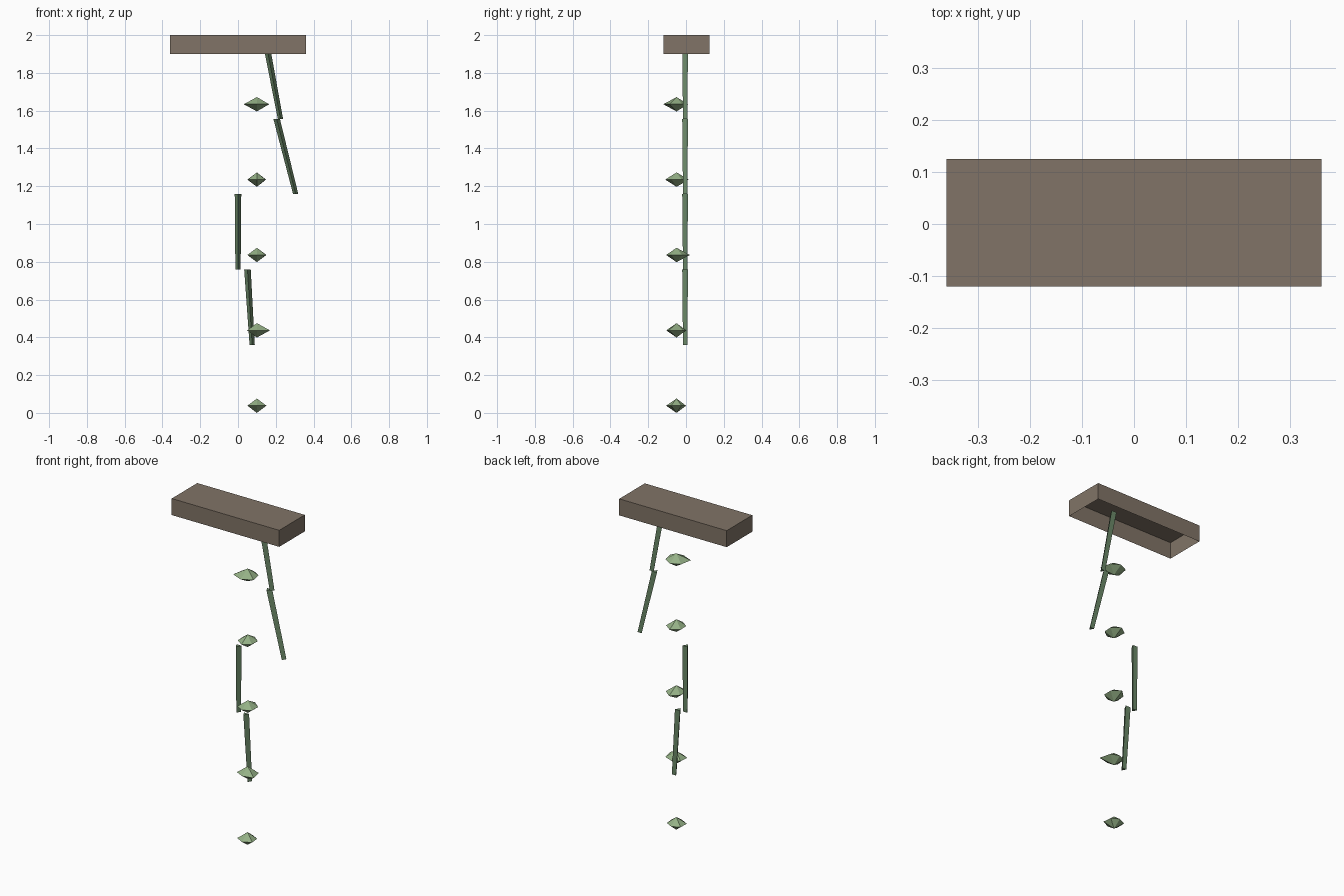
import bpy
from math import sin, cos, pi

if "Cube" in bpy.data.objects:
    bpy.data.objects.remove(bpy.data.objects["Cube"])


def material(name, color):
    m = bpy.data.materials.new(name)
    m.diffuse_color = (*color, 1)
    m.use_nodes = True
    m.node_tree.nodes["Principled BSDF"].inputs["Base Color"].default_value = m.diffuse_color
    return m


def add_mesh(name, verts, faces, mat):
    me = bpy.data.meshes.new(name)
    me.from_pydata(verts, [], faces)
    me.materials.append(mat)
    ob = bpy.data.objects.new(name, me)
    bpy.context.collection.objects.link(ob)
    return ob


def ring(x, y, z, radii):
    # first point faces the front (-y), then counter-clockwise
    n = len(radii)
    return [(x + r * sin(2 * pi * i / n), y - r * cos(2 * pi * i / n), z)
            for i, r in enumerate(radii)]


wood = material("box_brown", (0.22, 0.175, 0.135))
stem_green = material("stem_green", (0.15, 0.25, 0.14))
leaf_green = material("leaf_green", (0.30, 0.44, 0.24))

# Planter box, open underneath
X, Y0, Y1 = 0.36, -0.12, 0.125
corners = [(-X, Y0), (X, Y0), (X, Y1), (-X, Y1)]
add_mesh("planter_box",
         [(x, y, z) for z in (1.9, 2.0) for x, y in corners],
         [(i, (i + 1) % 4, (i + 1) % 4 + 4, i + 4) for i in range(4)] + [(4, 5, 6, 7)],
         wood)

# Three-sided tapered vine segments: top x, top z, bottom x, bottom z
segments = [(0.15, 1.95, 0.225, 1.555), (0.205, 1.555, 0.305, 1.16),
            (0.0, 1.16, 0.0, 0.76), (0.05, 0.76, 0.075, 0.36)]
for k, (xt, zt, xb, zb) in enumerate(segments):
    verts = ring(xb, 0, zb, [0.016] * 3) + ring(xt, 0, zt, [0.02] * 3)
    faces = [(i, (i + 1) % 3, (i + 1) % 3 + 3, i + 3) for i in range(3)]
    add_mesh(f"vine_segment_{k + 1}", verts, faces + [(2, 1, 0), (3, 4, 5)], stem_green)

# Irregular six-sided leaf clusters, from the lowest up: rim radii
rims = [(0.055, 0.058, 0.052, 0.05, 0.056, 0.058),
        (0.055, 0.08, 0.06, 0.05, 0.055, 0.06),
        (0.055, 0.055, 0.058, 0.07, 0.052, 0.058),
        (0.06, 0.052, 0.056, 0.065, 0.058, 0.055),
        (0.07, 0.075, 0.06, 0.06, 0.065, 0.08)]
for k, radii in enumerate(rims):
    x, y, z, h = 0.1, -0.05, 0.038 + 0.399 * k, 0.038
    verts = ring(x, y, z, radii) + [(x, y, z + h), (x, y, z - h)]
    faces = []
    for i in range(6):
        j = (i + 1) % 6
        faces += [(i, j, 6), (j, i, 7)]
    add_mesh(f"leaf_cluster_{k + 1}", verts, faces, leaf_green)
